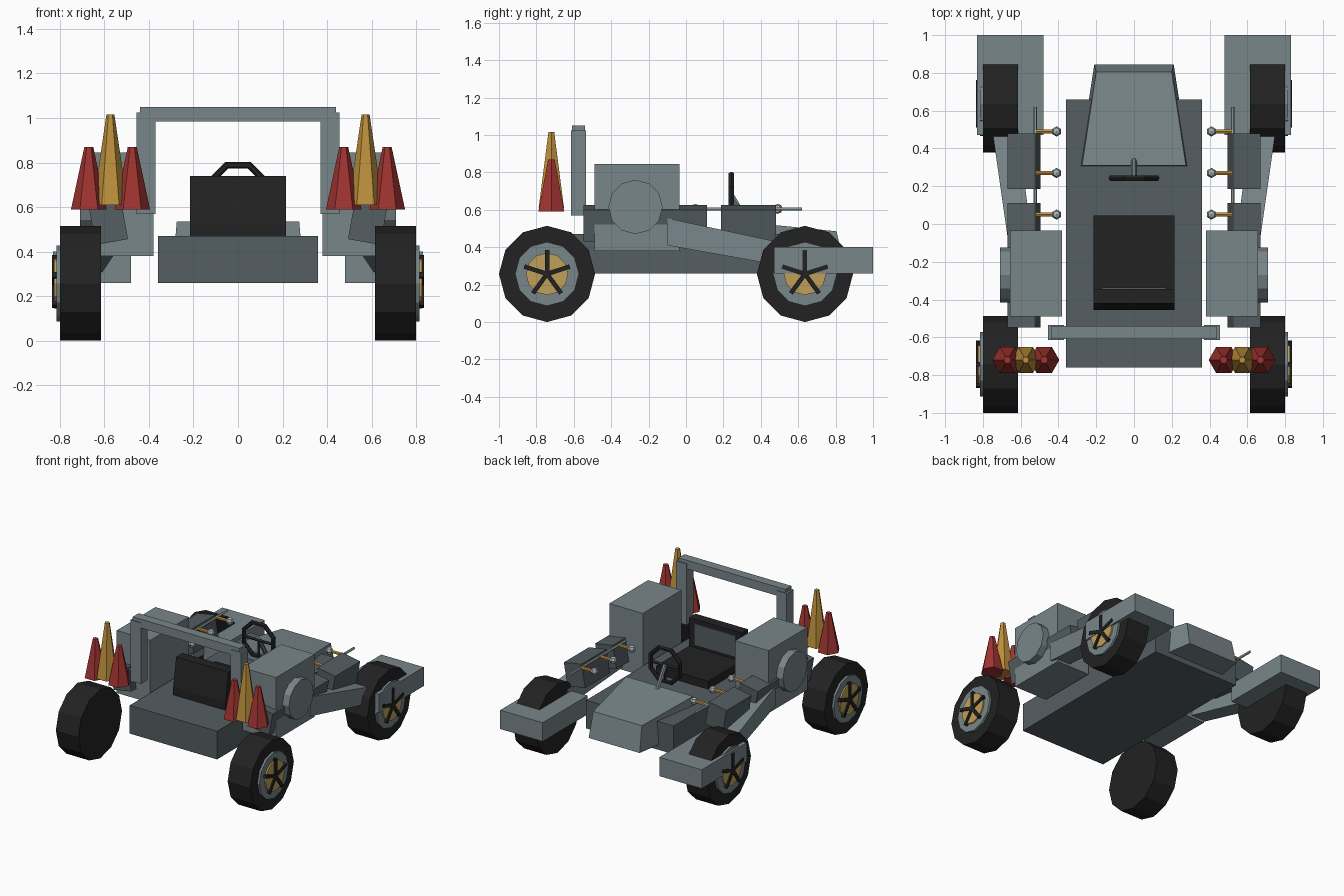
import bpy, bmesh, math
from mathutils import Vector

if "Cube" in bpy.data.objects:
    bpy.data.objects.remove(bpy.data.objects["Cube"])

def material(name, r, g, b):
    m = bpy.data.materials.new(name)
    m.diffuse_color = (r, g, b, 1)
    m.use_nodes = True
    m.node_tree.nodes["Principled BSDF"].inputs["Base Color"].default_value = m.diffuse_color
    return m

LIGHT = material("light grey", 0.19, 0.238, 0.254)
DARK = material("dark grey", 0.089, 0.112, 0.122)
BLACK = material("black", 0.016, 0.016, 0.016)
GOLD = material("gold", 0.515, 0.283, 0.045)
BRASS = material("pale brass", 0.527, 0.352, 0.10)
RED = material("red", 0.352, 0.034, 0.03)
SILVER = material("silver", 0.40, 0.47, 0.49)

def finish(name, bm, mat):
    bmesh.ops.recalc_face_normals(bm, faces=bm.faces)
    me = bpy.data.meshes.new(name)
    bm.to_mesh(me)
    bm.free()
    me.materials.append(mat)
    ob = bpy.data.objects.new(name, me)
    bpy.context.collection.objects.link(ob)
    return ob

def loft(name, rings, mat):
    """Skin matching rings of points and cap both ends."""
    bm = bmesh.new()
    rows = [[bm.verts.new(p) for p in ring] for ring in rings]
    n = len(rows[0])
    for a, b in zip(rows, rows[1:]):
        for i in range(n):
            j = (i + 1) % n
            bm.faces.new((a[i], a[j], b[j], b[i]))
    bm.faces.new(rows[0])
    bm.faces.new(rows[-1][::-1])
    return finish(name, bm, mat)

def rect_y(x0, x1, z0, z1, y):
    return [(x0, y, z0), (x1, y, z0), (x1, y, z1), (x0, y, z1)]

def box(name, x, y, z, mat):
    return loft(name, [rect_y(*x, *z, y[0]), rect_y(*x, *z, y[1])], mat)

def rod(name, a, b, r0, mat, n=6, r1=None, start=0.0):
    """Tapered prism from a to b."""
    a, b = Vector(a), Vector(b)
    d = (b - a).normalized()
    u = Vector((1, 0, 0)) if abs(d.x) < 0.9 else Vector((0, 0, 1))
    u = (u - d * u.dot(d)).normalized()
    v = d.cross(u)
    def ring(c, r):
        return [c + r * (math.cos(t) * u + math.sin(t) * v)
                for t in (start + math.tau * i / n for i in range(n))]
    return loft(name, [ring(a, r0), ring(b, r0 if r1 is None else r1)], mat)

def span(s, a, b):
    return tuple(sorted((s * a, s * b)))

# chassis and sloping nose
box("chassis", (-0.36, 0.36), (-0.76, 0.66), (0.26, 0.47), DARK)
loft("nose_cowl", [
    [(-0.295, 0.30, 0.30), (0.295, 0.30, 0.30), (0.275, 0.31, 0.535), (-0.275, 0.31, 0.535)],
    [(-0.21, 0.845, 0.30), (0.21, 0.845, 0.30), (0.20, 0.805, 0.485), (-0.20, 0.805, 0.485)]], LIGHT)

# seat with grey back panel
box("seat_base", (-0.215, 0.215), (-0.455, 0.045), (0.46, 0.53), BLACK)
loft("seat_back", [[(x, -0.455, 0.53), (x, -0.345, 0.53), (x, -0.345, 0.74), (x, -0.42, 0.74)]
                   for x in (-0.215, 0.215)], BLACK)
box("seat_back_panel", (-0.17, 0.17), (-0.346, -0.337), (0.55, 0.71), DARK)

# steering wheel: ring, spokes and column
WZ, WY, WR = 0.668, 0.243, 0.13
bm = bmesh.new()
rings = []
for i in range(8):
    t = math.tau * (i + 0.5) / 8
    rings.append([bm.verts.new(((WR + 0.016 * math.cos(p)) * math.cos(t), WY + 0.017 * math.sin(p),
                                WZ + (WR + 0.016 * math.cos(p)) * math.sin(t)))
                  for p in (math.tau * k / 6 for k in range(6))])
for i in range(8):
    a, b = rings[i], rings[(i + 1) % 8]
    for k in range(6):
        bm.faces.new((a[k], a[(k + 1) % 6], b[(k + 1) % 6], b[k]))
finish("steering_wheel", bm, BLACK)
for ang in (0, 180, 270):
    t = math.radians(ang)
    rod("steering_spoke", (0, WY, WZ), (0.125 * math.cos(t), WY, WZ + 0.125 * math.sin(t)), 0.011, BLACK, 4)
rod("steering_column", (0, 0.245, 0.675), (0, 0.345, 0.51), 0.015, LIGHT)

# roll bar
box("roll_bar_top", (-0.44, 0.44), (-0.61, -0.54), (0.985, 1.05), LIGHT)

for s in (-1, 1):
    box("roll_bar_post", span(s, 0.37, 0.455), (-0.615, -0.535), (0.57, 1.025), LIGHT)

    # engine box with round cover
    box("engine_box", span(s, 0.38, 0.656), (-0.49, -0.035), (0.38, 0.845), LIGHT)
    rod("engine_cover", (s * 0.65, -0.27, 0.615), (s * 0.71, -0.27, 0.615), 0.145, LIGHT, 12)

    # arm and block carrying the wheel at the nose end
    loft("suspension_arm", [rect_y(*span(s, 0.54, 0.665), 0.41, 0.555, -0.10),
                            rect_y(*span(s, 0.625, 0.765), 0.285, 0.405, 0.60)], LIGHT)
    box("wheel_block", span(s, 0.48, 0.83), (0.47, 1.0), (0.26, 0.40), LIGHT)

    # row of tilted side pods
    for y in (0.333, -0.035, -0.402):
        pod = box("side_pod", (-0.074, 0.074), (-0.147, 0.147), (-0.086, 0.086), DARK)
        pod.location = (s * 0.582, y, 0.528)
        pod.rotation_euler.y = s * math.radians(10)

    # control rail and levers with knobs
    rod("control_rail", (s * 0.522, -0.54, 0.605), (s * 0.522, 0.62, 0.605), 0.009, SILVER)
    for y in (0.49, 0.27, 0.05):
        rod("lever", (s * 0.52, y, 0.605), (s * 0.43, y, 0.605), 0.012, GOLD)
        bm = bmesh.new()
        bmesh.ops.create_uvsphere(bm, u_segments=6, v_segments=4, radius=0.027)
        finish("lever_knob", bm, SILVER).location = (s * 0.41, y, 0.605)

    # flame cones
    for x in (0.475, 0.67):
        rod("red_cone", (s * x, -0.72, 0.59), (s * x, -0.72, 0.87), 0.08, RED, 6, 0.02)
    rod("gold_cone", (s * 0.573, -0.72, 0.61), (s * 0.573, -0.72, 1.015), 0.078, GOLD, 6, 0.018)

    # wheels: tyre, rim, hub plate and five spokes
    for y in (-0.743, 0.636):
        z = 0.257
        rod("tyre", (s * 0.615, y, z), (s * 0.80, y, z), z, BLACK, 12)
        rod("rim", (s * 0.79, y, z), (s * 0.816, y, z), 0.171, LIGHT, 12)
        rod("hub_plate", (s * 0.80, y, z), (s * 0.827, y, z), 0.113, BRASS, 12)
        for i in range(5):
            t = math.pi / 2 + math.tau * i / 5
            d = Vector((0, math.cos(t), math.sin(t)))
            w = Vector((0, -math.sin(t), math.cos(t))) * 0.012
            c = Vector((0, y, z))
            q = [c - w, c + w, c + d * 0.128 + w, c + d * 0.128 - w]
            loft("wheel_spoke", [[p + Vector((s * x, 0, 0)) for p in q] for x in (0.815, 0.836)], BLACK)
